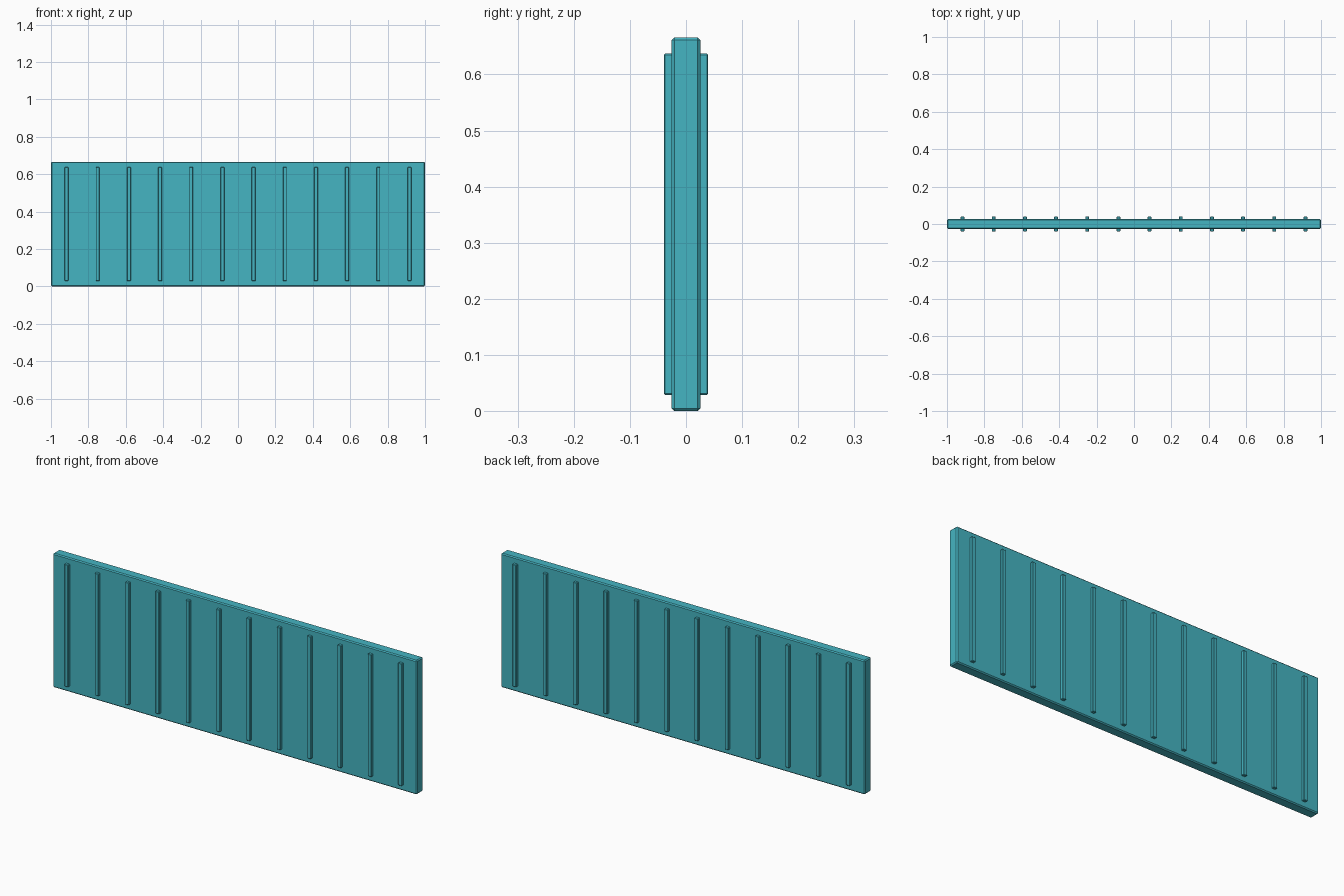
import bpy

if "Cube" in bpy.data.objects:
    bpy.data.objects.remove(bpy.data.objects["Cube"])

# Overall dimensions
LENGTH, THICK, HEIGHT = 2.0, 0.051, 0.666
RIBS = 12
RIB_W, RIB_OUT, RIB_IN = 0.02, 0.039, 0.020
RIB_BOTTOM, RIB_TOP = 0.029, 0.637

teal = bpy.data.materials.new("teal_paint")
teal.diffuse_color = (0.06, 0.46, 0.54, 1.0)
teal.use_nodes = True
teal.node_tree.nodes["Principled BSDF"].inputs["Base Color"].default_value = teal.diffuse_color


def bevelled_box(name, lo, hi, bevel):
    """Box between two corners with single-segment chamfered edges."""
    centre = [(a + b) / 2 for a, b in zip(lo, hi)]
    bpy.ops.mesh.primitive_cube_add(size=1, location=centre)
    ob = bpy.context.object
    ob.name = name
    ob.scale = [b - a for a, b in zip(lo, hi)]
    bpy.ops.object.transform_apply(location=False, rotation=False, scale=True)
    mod = ob.modifiers.new("chamfer", 'BEVEL')
    mod.width = bevel
    mod.segments = 1
    ob.data.materials.append(teal)
    return ob


# Main slab
bevelled_box("panel", (-LENGTH / 2, -THICK / 2, 0),
             (LENGTH / 2, THICK / 2, HEIGHT), 0.005)

# Vertical ribs, evenly spaced on both faces
pitch = LENGTH / RIBS
for side, label in ((-1, "front"), (1, "back")):
    y0, y1 = sorted((side * RIB_IN, side * RIB_OUT))
    for i in range(RIBS):
        x = -LENGTH / 2 + pitch * (i + 0.5)
        bevelled_box(f"{label}_rib_{i + 1}", (x - RIB_W / 2, y0, RIB_BOTTOM),
                     (x + RIB_W / 2, y1, RIB_TOP), 0.002)
